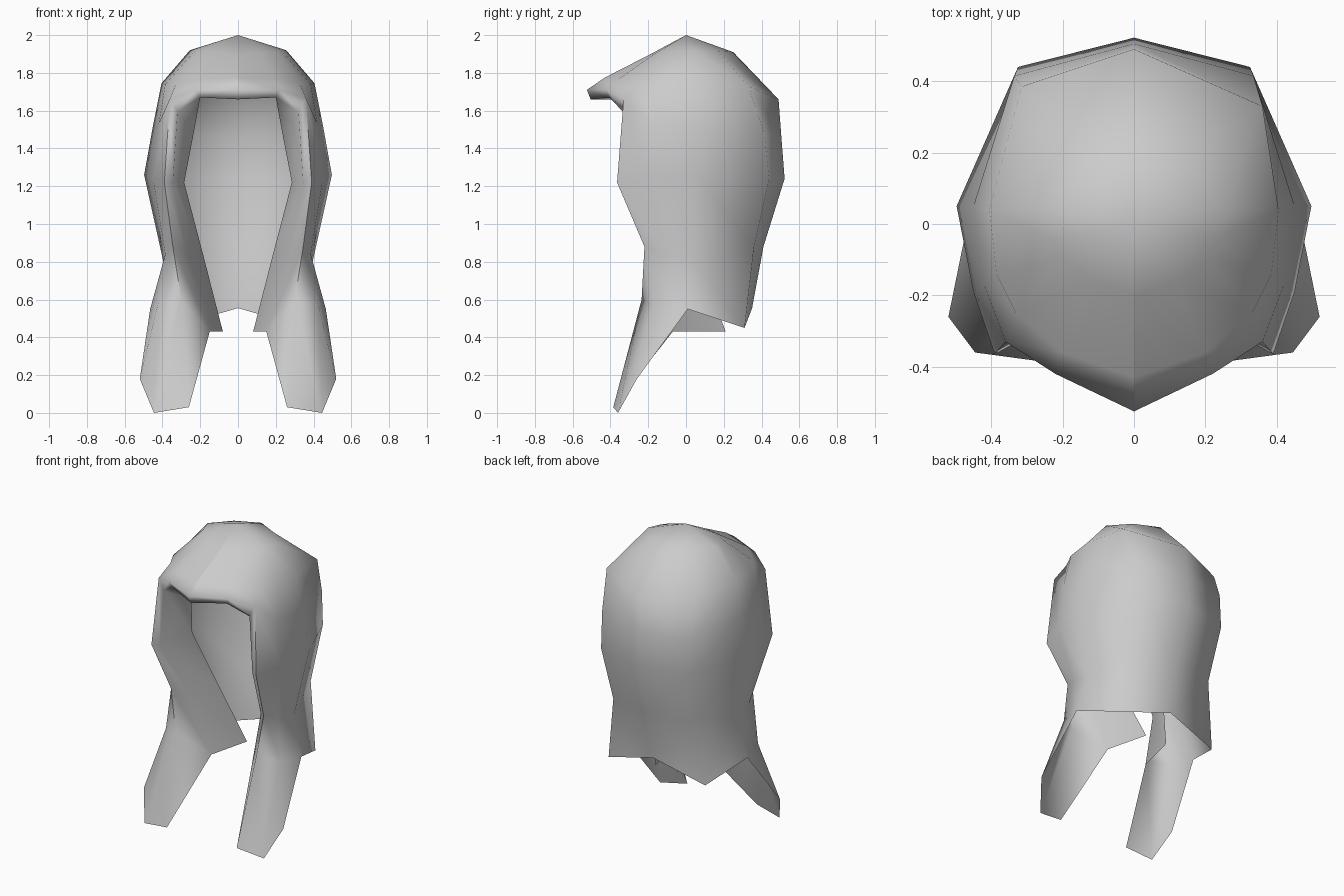
import bpy, bmesh, math
from mathutils import Vector

old = bpy.data.objects.get("Cube")
if old:
    bpy.data.objects.remove(old, do_unlink=True)

# One plain matte colour
mat = bpy.data.materials.new("light_grey")
grey = (0.6, 0.6, 0.6, 1.0)
mat.diffuse_color = grey
mat.use_nodes = True
mat.node_tree.nodes["Principled BSDF"].inputs["Base Color"].default_value = grey

bm = bmesh.new()


def loft(columns):
    """Skin neighbouring point columns with quads, or triangles where points meet."""
    rows = [[bm.verts.new(p) for p in col] for col in columns]
    for a, b in zip(rows, rows[1:]):
        for i in range(len(a) - 1):
            quad = []
            for v in (a[i], a[i + 1], b[i + 1], b[i]):
                if all((v.co - q.co).length > 1e-5 for q in quad):
                    quad.append(v)
            if len(quad) > 2:
                bm.faces.new(quad)


apex = (0, 0, 2.0)
crown_corner = (.36, .33, 1.73)

# Crown: columns run from the apex down, from front centre round to back centre
crown = [
    [apex, (0, -.20, 1.893), (0, -.43, 1.775), (0, -.525, 1.71)],
    [apex, (.12, -.16, 1.905), (.20, -.36, 1.765), (.22, -.42, 1.71)],
    [apex, (.20, -.10, 1.91), (.33, -.25, 1.74), (.36, -.33, 1.665)],
    [apex, (.23, -.04, 1.915), (.385, -.14, 1.74), (.42, -.17, 1.53)],
    [apex, (.255, .04, 1.92), (.405, .04, 1.745), (.45, .05, 1.52)],
    [apex, (.15, .17, 1.915), crown_corner, (.335, .415, 1.48)],
    [apex, (0, .25, 1.91), (0, .49, 1.66), (0, .505, 1.46)],
]
loft(crown)

# Sides and back: continue the last crown points down to the hem
ridge = [(.39, -.365, 1.22), (.345, -.22, .88), (.30, -.235, .60)]
side_front = [(.45, -.19, 1.24), (.385, -.12, .84), (.425, -.16, .57)]
side = [(.497, .05, 1.26), (.395, .03, .80), (.465, .01, .55)]
back_corner = [(.325, .44, 1.24), (.29, .36, .88), (.36, .31, .45)]
back_centre = [(0, .522, 1.24), (0, .41, .88), (0, .35, .555)]
sides = [ridge, side_front, side, back_corner, back_centre]
loft([[top[-1]] + low for top, low in zip(crown[2:], sides)])

# Brim underside and inward fold around the face opening
lip = [crown[0][-1], crown[1][-1], crown[2][-1]] + ridge
under = [(0, -.505, 1.66), (.20, -.405, 1.67), (.32, -.335, 1.595),
         (.345, -.34, 1.22), (.275, -.15, .85), (.15, -.07, .43)]
inner = [(0, -.25, 1.66), (.20, -.22, 1.675), (.235, -.16, 1.48),
         (.285, -.08, 1.22), (.18, .065, .82), (.08, .21, .43)]
loft([lip, under, inner])

# Hanging front lock, tapering forward to a blunt tip
tip = (.26, -.385, .03)
loft([[under[-1], tip], [ridge[-1], tip],
      [side_front[-1], (.445, -.36, 0)], [side[-1], (.52, -.26, .18)]])

bmesh.ops.remove_doubles(bm, verts=bm.verts, dist=1e-4)
bmesh.ops.recalc_face_normals(bm, faces=bm.faces)
# Faces near the crown must point up and out
if max(bm.faces, key=lambda f: f.calc_center_median().z).normal.z < 0:
    bmesh.ops.reverse_faces(bm, faces=bm.faces)

mesh = bpy.data.meshes.new("hair_shell")
bm.to_mesh(mesh)
bm.free()
mesh.materials.append(mat)
hair = bpy.data.objects.new("hair_shell", mesh)
bpy.context.collection.objects.link(hair)

# Mirror the half shell across the centre line
mirror = hair.modifiers.new("mirror", "MIRROR")
mirror.use_clip = True
mirror.merge_threshold = 0.001

bpy.context.view_layer.objects.active = hair
hair.select_set(True)
bpy.ops.object.modifier_apply(modifier="mirror")

# The right back corner of the crown slopes lower than the left
right_corner = Vector((-crown_corner[0], crown_corner[1], crown_corner[2]))
for vert in hair.data.vertices:
    if (vert.co - right_corner).length < 1e-4:
        vert.co = (-.315, .385, 1.62)

bpy.ops.object.shade_smooth_by_angle(angle=math.radians(85))

# Parting: a crisp seam along the front centre of the crown
for edge in hair.data.edges:
    ends = [hair.data.vertices[i].co for i in edge.vertices]
    if all(abs(p.x) < 1e-4 and p.y < .01 and p.z > 1.7 for p in ends):
        edge.use_edge_sharp = True
